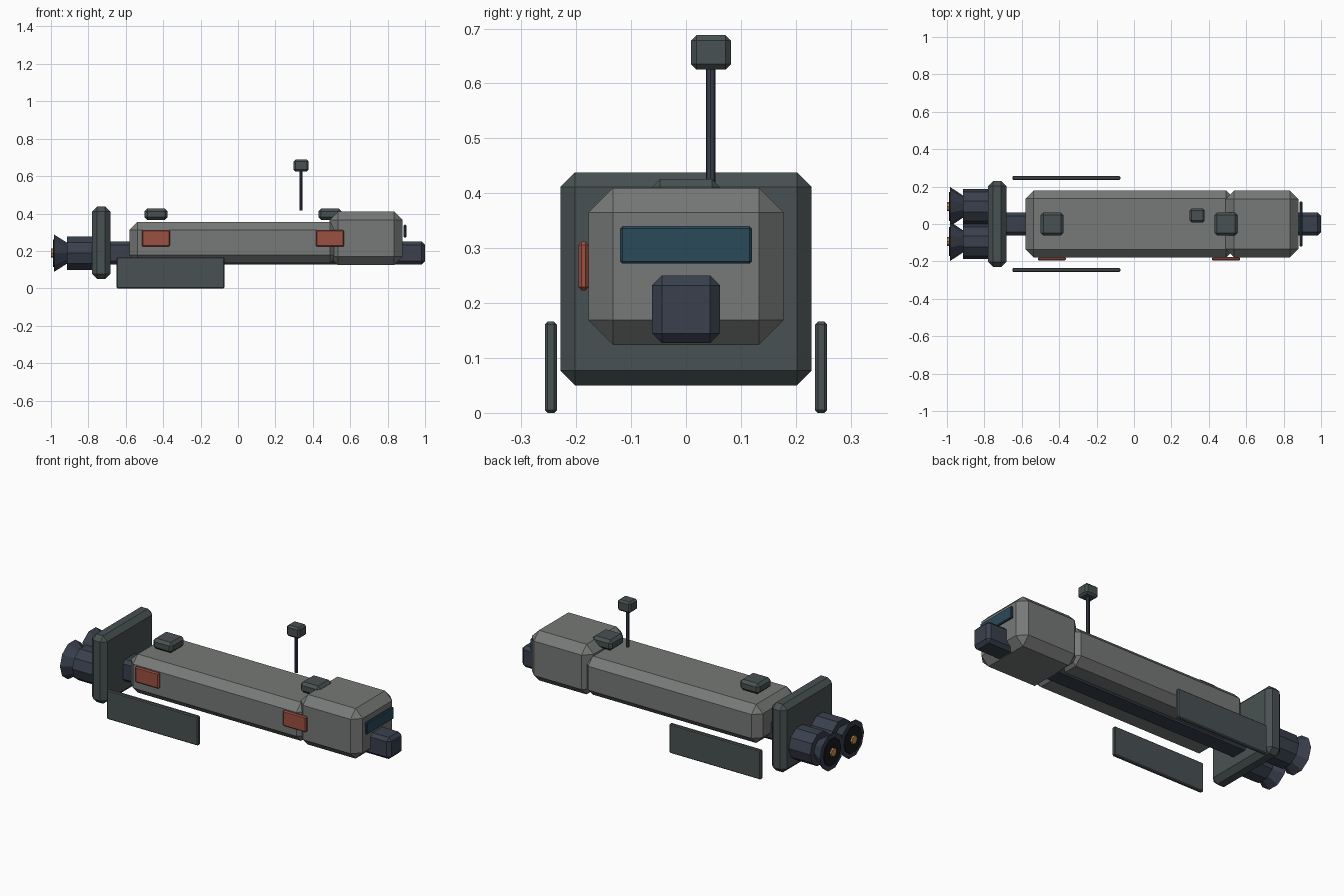
import bpy, bmesh, math

if "Cube" in bpy.data.objects:
    bpy.data.objects.remove(bpy.data.objects["Cube"])


def material(name, rgb):
    m = bpy.data.materials.new(name)
    m.diffuse_color = (*rgb, 1)
    m.use_nodes = True
    m.node_tree.nodes["Principled BSDF"].inputs["Base Color"].default_value = m.diffuse_color
    return m


HULL = material("hull_grey", (0.182, 0.192, 0.184))
DARK = material("dark_plate", (0.066, 0.083, 0.085))
NAVY = material("navy_metal", (0.041, 0.051, 0.074))
BLACK = material("nozzle_black", (0.009, 0.01, 0.012))
GLASS = material("window_teal", (0.024, 0.068, 0.1))
RUST = material("rust_red", (0.33, 0.08, 0.052))
GLOW = material("engine_amber", (0.6, 0.28, 0.07))


def finish(name, bm, mat):
    bmesh.ops.recalc_face_normals(bm, faces=bm.faces[:])
    me = bpy.data.meshes.new(name)
    bm.to_mesh(me)
    bm.free()
    me.materials.append(mat)
    ob = bpy.data.objects.new(name, me)
    bpy.context.collection.objects.link(ob)
    return ob


def box(name, xr, yr, zr, bevel, mat):
    """Chamfered box from its x, y and z ranges."""
    bm = bmesh.new()
    bmesh.ops.create_cube(bm, size=1)
    for v in bm.verts:
        v.co = [(r[0] + r[1]) / 2 + c * (r[1] - r[0]) for r, c in zip((xr, yr, zr), v.co)]
    ob = finish(name, bm, mat)
    mod = ob.modifiers.new("chamfer", "BEVEL")
    mod.width = bevel
    mod.segments = 1
    return ob


def lathe(name, profile, centre, mat, axis="X", sides=10):
    """Faceted turned part; profile holds (position along axis, radius)."""
    bm = bmesh.new()
    rings = []
    for t, r in profile:
        ring = []
        for i in range(sides):
            a = 2 * math.pi * i / sides
            c, s = r * math.cos(a), r * math.sin(a)
            co = (t, centre[0] + c, centre[1] + s) if axis == "X" else (centre[0] + c, centre[1] + s, t)
            ring.append(bm.verts.new(co))
        rings.append(ring)
    for a, b in zip(rings, rings[1:]):
        for i in range(sides):
            j = (i + 1) % sides
            bm.faces.new((a[i], a[j], b[j], b[i]))
    bm.faces.new(rings[0])
    bm.faces.new(rings[-1])
    return finish(name, bm, mat)


# Main body
box("keel_spine", (-0.75, 1.0), (-0.062, 0.062), (0.127, 0.25), 0.018, NAVY)
box("main_hull", (-0.58, 0.535), (-0.178, 0.178), (0.135, 0.355), 0.042, HULL)
box("cockpit", (0.49, 0.88), (-0.178, 0.178), (0.124, 0.41), 0.045, HULL)
box("cockpit_window", (0.885, 0.9), (-0.12, 0.12), (0.272, 0.34), 0.004, GLASS)
box("rear_bulkhead", (-0.78, -0.683), (-0.229, 0.229), (0.05, 0.438), 0.027, DARK)

# Roof pads and hatch panels on the front flank
for i, (pad_x, panel_x) in enumerate(((-0.438, -0.439), (0.492, 0.492))):
    box(f"roof_pad_{i}", (pad_x - 0.062, pad_x + 0.062), (-0.062, 0.062), (0.366, 0.426), 0.015, DARK)
    box(f"side_panel_{i}", (panel_x - 0.075, panel_x + 0.075), (-0.196, -0.177), (0.223, 0.312), 0.006, RUST)

# Sensor mast
lathe("sensor_mast", ((0.415, 0.009), (0.63, 0.009)), (0.337, 0.045), NAVY, "Z", 8)
box("sensor_head", (0.297, 0.378), (0.009, 0.082), (0.625, 0.688), 0.01, DARK)

# Mirrored skids and engines
for side, s in (("left", 1), ("right", -1)):
    ys = sorted((s * 0.235, s * 0.257))
    box(f"{side}_skid", (-0.65, -0.073), ys, (0.0, 0.166), 0.005, DARK)
    c = (s * 0.093, 0.188)
    lathe(f"{side}_engine", ((-0.915, 0.095), (-0.76, 0.095)), c, NAVY)
    lathe(f"{side}_nozzle", ((-0.985, 0.106), (-0.905, 0.053)), c, NAVY)
    lathe(f"{side}_nozzle_throat", ((-0.99, 0.078), (-0.975, 0.078)), c, BLACK)
    lathe(f"{side}_engine_core", ((-1.0, 0.024), (-0.98, 0.024)), c, GLOW, sides=8)
